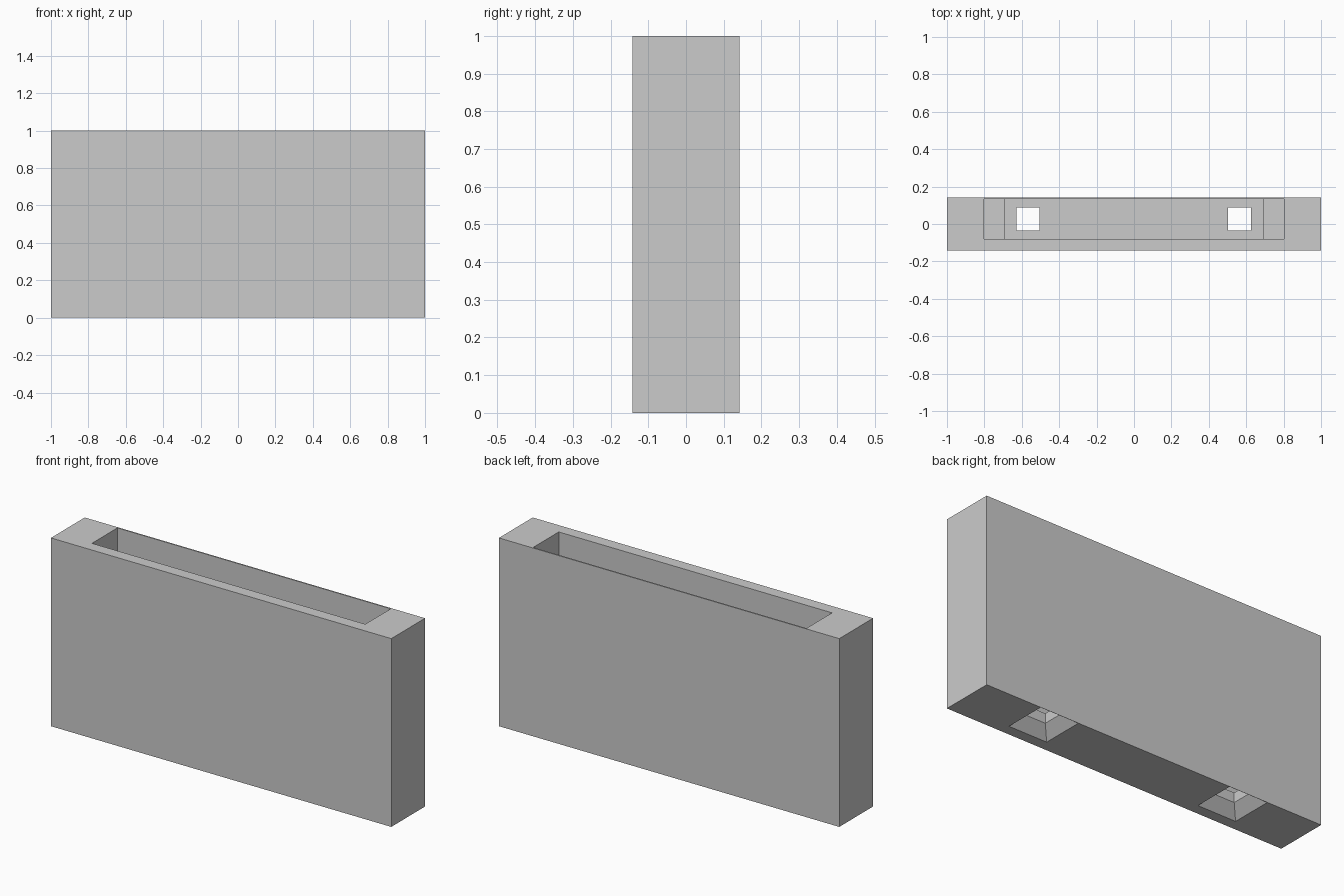
import bpy
import bmesh

cube = bpy.data.objects.get("Cube")
if cube:
    bpy.data.objects.remove(cube, do_unlink=True)

grey = bpy.data.materials.new("plain grey")
grey.use_nodes = True
colour = (0.6, 0.6, 0.6, 1)
grey.diffuse_color = colour
grey.node_tree.nodes["Principled BSDF"].inputs["Base Color"].default_value = colour


def frustum(name, centre, lower, upper, z0, z1):
    """Rectangular solid whose lower and upper sizes may differ."""
    bm = bmesh.new()
    rings = []
    for (w, d), z in ((lower, z0), (upper, z1)):
        rings.append([bm.verts.new((centre[0] + sx * w / 2, centre[1] + sy * d / 2, z))
                      for sx, sy in ((-1, -1), (1, -1), (1, 1), (-1, 1))])
    low, high = rings
    bm.faces.new(low[::-1])
    bm.faces.new(high)
    for i in range(4):
        j = (i + 1) % 4
        bm.faces.new((low[i], low[j], high[j], high[i]))
    mesh = bpy.data.meshes.new(name)
    bm.to_mesh(mesh)
    bm.free()
    mesh.materials.append(grey)
    obj = bpy.data.objects.new(name, mesh)
    bpy.context.collection.objects.link(obj)
    return obj


def cut(body, cutter):
    """Subtract the cutter from the body and hide it."""
    mod = body.modifiers.new(cutter.name, 'BOOLEAN')
    mod.operation = 'DIFFERENCE'
    mod.solver = 'EXACT'
    mod.object = cutter
    cutter.hide_render = True
    cutter.hide_viewport = True
    cutter.display_type = 'WIRE'


# Solid box
body = frustum("holder_body", (0, 0), (2, 0.284), (2, 0.284), 0, 1)

# Long pocket, narrowed by a ledge at each end
mid_y = 0.028
floor_z, ledge_z = 0.11, 0.5
pocket = (1.606, 0.214)
well = (1.38, 0.214)
cut(body, frustum("upper_pocket_cutter", (0, mid_y), pocket, pocket, ledge_z, 1.1))
cut(body, frustum("lower_well_cutter", (0, mid_y), well, well, floor_z, ledge_z + 0.1))

# Square floor holes with flared mouths underneath
hole = (0.123, 0.123)
mouth = (0.226, 0.226)
for side, x in (("left", 0.564), ("right", -0.566)):
    cut(body, frustum(side + "_hole_cutter", (x, mid_y), hole, hole, -0.1, 0.2))
    cut(body, frustum(side + "_flare_cutter", (x, mid_y),
                      (mouth[0] + 0.017, mouth[1] + 0.017), hole, -0.01, 0.058))

# Apply the cuts
bpy.context.view_layer.update()
for obj in bpy.data.objects:
    if obj.name.endswith("_cutter"):
        obj.hide_viewport = False
bpy.context.view_layer.update()
result = bpy.data.meshes.new_from_object(
    body.evaluated_get(bpy.context.evaluated_depsgraph_get()))
body.modifiers.clear()
body.data = result
for obj in list(bpy.data.objects):
    if obj.name.endswith("_cutter"):
        bpy.data.objects.remove(obj, do_unlink=True)
